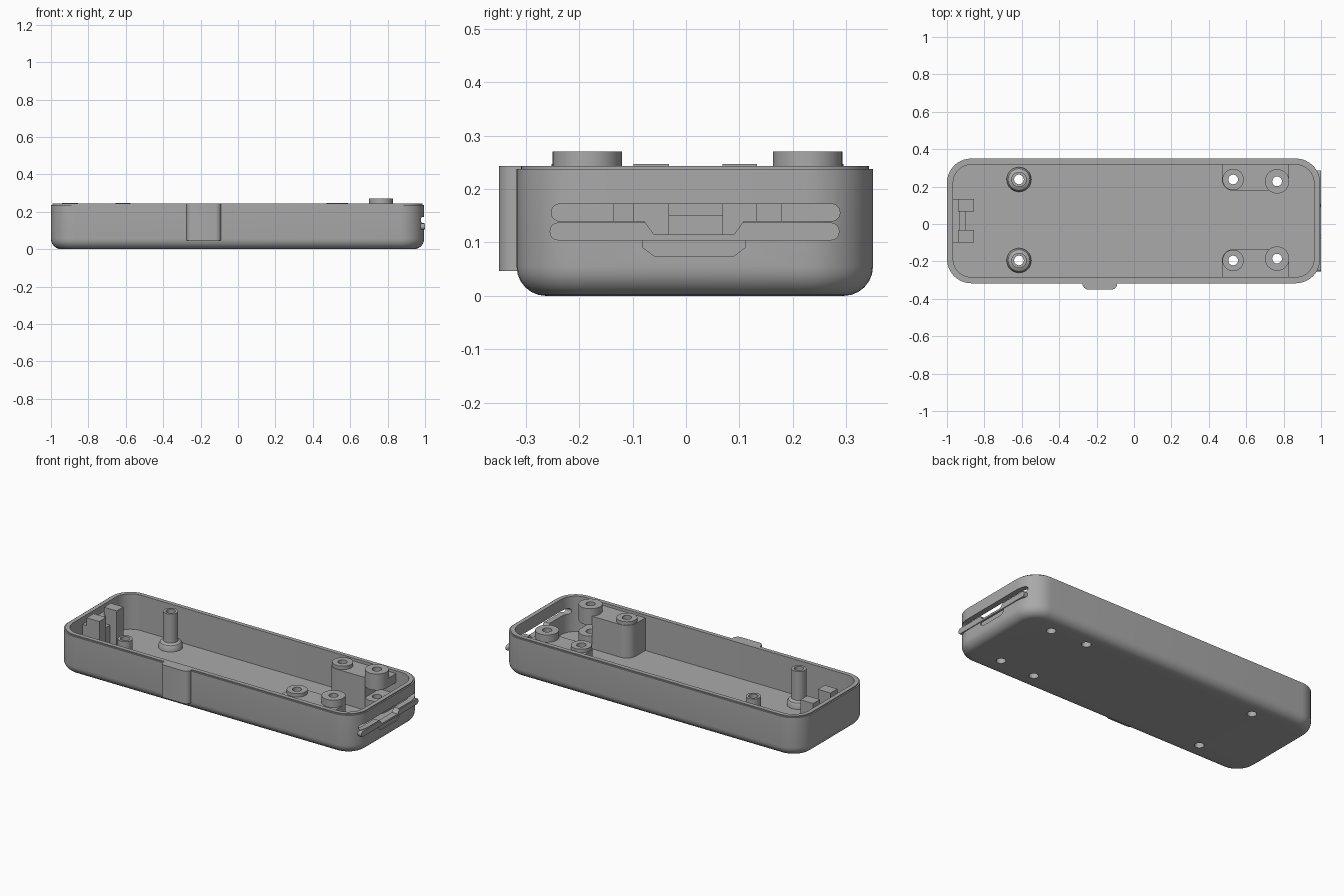
import bpy, bmesh, math
from mathutils import Matrix

old = bpy.data.objects.get("Cube")
if old:
    bpy.data.objects.remove(old)

grey = bpy.data.materials.new("mid grey")
grey.use_nodes = True
GREY = (0.4, 0.4, 0.4, 1)
grey.diffuse_color = GREY
grey.node_tree.nodes["Principled BSDF"].inputs["Base Color"].default_value = GREY


def finish(name, bm):
    bmesh.ops.recalc_face_normals(bm, faces=bm.faces)
    mesh = bpy.data.meshes.new(name)
    bm.to_mesh(mesh)
    bm.free()
    mesh.materials.append(grey)
    obj = bpy.data.objects.new(name, mesh)
    bpy.context.collection.objects.link(obj)
    return obj


def arc(cx, cy, r, a0, a1, n=10):
    angles = [math.radians(a0 + (a1 - a0) * i / n) for i in range(n + 1)]
    return [(cx + r * math.cos(a), cy + r * math.sin(a)) for a in angles]


def rounded(x0, x1, y0, y1, r, n=10):
    return (arc(x1 - r, y1 - r, r, 0, 90, n) + arc(x0 + r, y1 - r, r, 90, 180, n)
            + arc(x0 + r, y0 + r, r, 180, 270, n) + arc(x1 - r, y0 + r, r, 270, 360, n))


def loft(name, rings):
    """Skin closed rings, each (outline, z), and cap both ends."""
    bm = bmesh.new()
    loops = [[bm.verts.new((x, y, z)) for x, y in pts] for pts, z in rings]
    for a, b in zip(loops, loops[1:]):
        for i in range(len(a)):
            j = (i + 1) % len(a)
            bm.faces.new((a[i], a[j], b[j], b[i]))
    bm.faces.new(loops[0])
    bm.faces.new(loops[-1])
    return finish(name, bm)


def prism(name, pts, z0, z1):
    return loft(name, [(pts, z0), (pts, z1)])


def box(name, x0, x1, y0, y1, z0, z1):
    return prism(name, [(x0, y0), (x1, y0), (x1, y1), (x0, y1)], z0, z1)


def turned(name, cx, cy, profile, n=32):
    return loft(name, [(arc(cx, cy, r, 0, 360 - 360 / n, n - 1), z) for r, z in profile])


def end_prism(name, pts, x0, x1):
    """Prism along x from an outline in y and z."""
    obj = prism(name, pts, x0, x1)
    turn = Matrix(((0, 0, 1, 0), (1, 0, 0, 0), (0, 1, 0, 0), (0, 0, 0, 1)))
    obj.data.transform(turn)
    return obj


def cut(obj, cutter):
    mod = obj.modifiers.new("cut", "BOOLEAN")
    mod.operation = "DIFFERENCE"
    mod.solver = "EXACT"
    mod.object = cutter
    cutter.hide_render = True
    bpy.context.view_layer.objects.active = obj
    bpy.ops.object.modifier_apply(modifier=mod.name)


# Open tray: rounded underside, stepped rim, hollow inside
X0, X1, Y0, Y1, R = -1.0, 0.995, -0.317, 0.35, 0.13
FLOOR, RIM, LIP, WALL = 0.03, 0.237, 0.243, 0.033
BEND = 0.055


def inset(d):
    return rounded(X0 + d, X1 - d, Y0 + d, Y1 - d, R - d)


profile = [(BEND * (1 - math.sin(a)), BEND * (1 - math.cos(a)))
           for a in (math.radians(15 * i) for i in range(7))]
profile += [(0, RIM), (0.008, RIM), (0.008, LIP), (WALL, LIP), (WALL, FLOOR)]
tray = loft("tray", [(inset(d), z) for d, z in profile])

cutters = []
parts = [tray]

# Screw positions: far pillars, block bosses, end lugs
pillars = [(-0.615, 0.238), (-0.615, -0.195)]
bosses = [(0.53, 0.238, 1), (0.53, -0.195, -1)]
lugs = [(0.765, 0.228, 1), (0.765, -0.185, -1)]

for x, y in pillars:
    cutters.append(turned("screw_hole", x, y, [(0.026, -0.05), (0.026, 0.3)], 20))
    pillar = turned("pillar", x, y, [(0.066, FLOOR - 0.01), (0.066, 0.05), (0.058, 0.064),
                                     (0.041, 0.072), (0.041, 0.246)])
    parts.append(pillar)
    cut(pillar, cutters[-1])

for x, y, s in bosses:
    wall = Y1 - 0.02 if s > 0 else Y0 + 0.02
    hole = turned("screw_hole", x, y, [(0.026, -0.05), (0.026, 0.3)], 20)
    cutters.append(hole)
    # Block with one rounded corner, joined to the side wall
    outline = [(0.47, wall)] + arc(x, y, 0.06, 180, 180 + 90 * s) + [(0.72, y - 0.06 * s), (0.72, wall)]
    block = prism("side_block", outline, FLOOR - 0.01, 0.226)
    ring = turned("block_boss", x, y, [(0.057, 0.22), (0.057, 0.247)])
    for part in (block, ring):
        cut(part, hole)
        parts.append(part)

for x, y, s in lugs:
    wall = Y1 - 0.02 if s > 0 else Y0 + 0.02
    hole = turned("screw_hole", x, y, [(0.026, -0.05), (0.026, 0.3)], 20)
    cutters.append(hole)
    # Lower and upper lug with a gap between, both tied to the side wall
    outline = [(x - 0.065, wall)] + arc(x, y, 0.065, 180, 180 + 180 * s, 16) + [(x + 0.065, wall)]
    for name, z0, z1 in (("lower_lug", FLOOR - 0.01, 0.105), ("upper_lug", 0.172, 0.226)):
        lug = prism(name, outline, z0, z1)
        cut(lug, hole)
        parts.append(lug)
    ring = turned("lug_boss", x, y, [(0.065, 0.2), (0.065, 0.27)])
    cut(ring, hole)
    parts.append(ring)

# Ledge below the end slot
ledge = end_prism("slot_ledge", rounded(-0.255, 0.287, 0.104, 0.137, 0.015, 5), 0.975, 1.0)
parts.append(ledge)

# Long slot with a central scoop, cut through the end wall
cutters.append(end_prism("slot_cutter", rounded(-0.252, 0.288, 0.14, 0.172, 0.0155, 5), 0.92, 1.1))
scoop = [(-0.085, 0.15), (-0.06, 0.115), (0.09, 0.115), (0.115, 0.15)]
cutters.append(end_prism("scoop_cutter", scoop, 0.92, 1.1))
cut(ledge, cutters[-1])
# Shallow thumb groove under the ledge
cutters.append(end_prism("groove_cutter", [(-0.08, 0.09), (-0.06, 0.075), (0.09, 0.075), (0.11, 0.09),
                                           (0.11, 0.104), (-0.08, 0.104)], 0.989, 1.1))
for c in cutters:
    cut(tray, c)
for c in cutters:
    bpy.data.objects.remove(c)

# Clip bracket at the opposite end
for y0, y1 in ((-0.098, -0.032), (0.068, 0.133)):
    parts.append(box("bracket_post", -0.94, -0.855, y0, y1, FLOOR - 0.01, 0.247))
parts.append(box("bracket_back", -0.98, -0.93, -0.098, 0.133, FLOOR - 0.01, 0.2))
parts.append(box("bracket_web", -0.935, -0.9, -0.035, 0.07, FLOOR - 0.01, 0.15))

# Grip tab on the front wall
tab = (arc(-0.245, -0.32, 0.03, 180, 270, 6) + arc(-0.12, -0.32, 0.03, 270, 360, 6)
       + [(-0.09, -0.3), (-0.275, -0.3)])
parts.append(prism("front_tab", tab, 0.047, LIP))

# Smooth the round walls, keep the edges crisp
bpy.ops.object.select_all(action="DESELECT")
for part in parts:
    part.select_set(True)
bpy.context.view_layer.objects.active = tray
bpy.ops.object.shade_smooth_by_angle(angle=math.radians(30))
